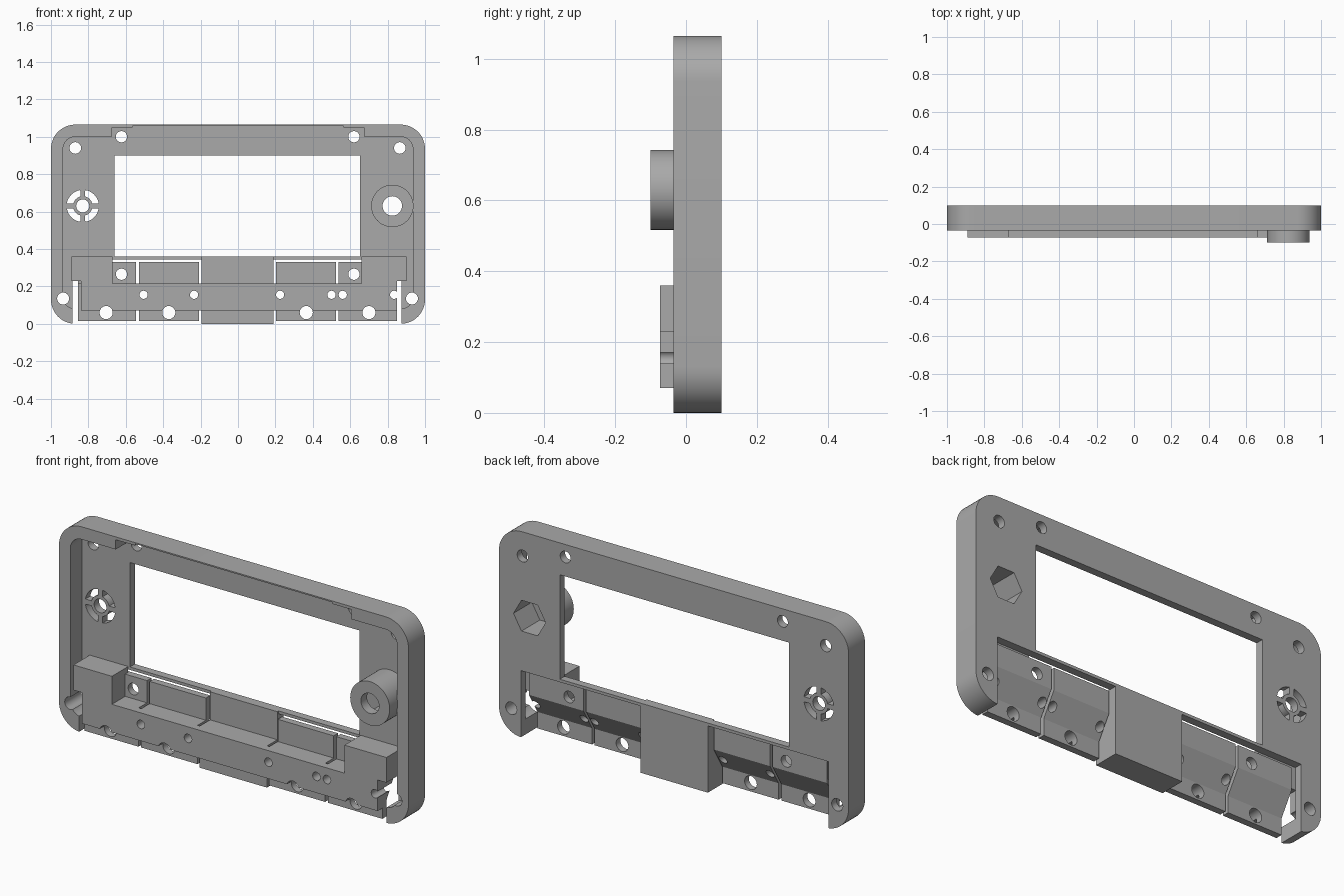
import bpy, bmesh, math

cube = bpy.data.objects.get("Cube")
if cube:
    bpy.data.objects.remove(cube, do_unlink=True)

grey = bpy.data.materials.new("plain_grey")
grey.use_nodes = True
grey.diffuse_color = (0.4, 0.4, 0.4, 1)
grey.node_tree.nodes["Principled BSDF"].inputs["Base Color"].default_value = (0.4, 0.4, 0.4, 1)


def prisms(name, outlines, a, b, axis="y"):
    """Extrude closed outlines from a to b; outlines are (x, z), or (y, z) along x."""
    bm = bmesh.new()
    for pts in outlines:
        place = (lambda p, d: (p[0], d, p[1])) if axis == "y" else (lambda p, d: (d, p[0], p[1]))
        near = [bm.verts.new(place(p, a)) for p in pts]
        far = [bm.verts.new(place(p, b)) for p in pts]
        bm.faces.new(near)
        bm.faces.new(far[::-1])
        for i in range(len(pts)):
            j = (i + 1) % len(pts)
            bm.faces.new((near[j], near[i], far[i], far[j]))
    bmesh.ops.recalc_face_normals(bm, faces=bm.faces)
    mesh = bpy.data.meshes.new(name)
    bm.to_mesh(mesh)
    bm.free()
    mesh.materials.append(grey)
    obj = bpy.data.objects.new(name, mesh)
    bpy.context.collection.objects.link(obj)
    return obj


def rect(x0, x1, z0, z1):
    return [(x0, z0), (x1, z0), (x1, z1), (x0, z1)]


def arc(x, z, r, start, end, n):
    angles = [math.radians(start + (end - start) * i / n) for i in range(n + 1)]
    return [(x + r * math.cos(t), z + r * math.sin(t)) for t in angles]


def circle(x, z, r, n=32):
    return arc(x, z, r, 0, 360, n)[:-1]


def rounded(x0, x1, z0, z1, r):
    centres = [(x1 - r, z1 - r), (x0 + r, z1 - r), (x0 + r, z0 + r), (x1 - r, z0 + r)]
    return [p for i, (x, z) in enumerate(centres) for p in arc(x, z, r, 90 * i, 90 * i + 90, 12)]


def cutter(name, outlines, a=-0.3, b=0.3):
    obj = prisms(name, outlines, a, b)
    obj.hide_render = True
    return obj


def cut(obj, cutters):
    bpy.context.view_layer.objects.active = obj
    for c in cutters:
        mod = obj.modifiers.new("cut", "BOOLEAN")
        mod.operation = "DIFFERENCE"
        mod.solver = "EXACT"
        mod.object = c
        bpy.ops.object.modifier_apply(modifier=mod.name)


# Cutters: tray, window, lower bays
tray = cutter("tray_cutter", [rounded(-0.935, 0.935, 0.08, 1.0, 0.065)], -0.3, 0.06)
notch_wide = cutter("wide_notch_cutter", [rect(-0.675, 0.675, 0.9, 1.05)], -0.3, 0.06)
notch_long = cutter("long_notch_cutter", [rect(-0.565, 0.565, 0.95, 1.058)], -0.3, 0.06)
window = cutter("window_cutter", [rect(-0.66, 0.652, 0.36, 0.9)])
bays = cutter("bay_cutter", [rect(-0.885, -0.195, -0.2, 0.345), rect(0.19, 0.875, -0.2, 0.345)])

# Cutters: screw holes, speaker grille, knob hole
grille_x, knob_x, mid_z = -0.83, 0.825, 0.63
holes = [circle(x, 0.94, 0.031) for x in (-0.87, 0.865)]
holes += [circle(x, z, 0.03) for x in (-0.623, 0.62) for z in (1.0, 0.265)]
holes += [circle(x, 0.135, 0.032) for x in (-0.935, 0.93)]
holes += [circle(x, 0.06, 0.035) for x in (-0.705, -0.37, 0.365, 0.7)]
holes += [circle(x, 0.155, 0.022, 20) for x in (-0.505, -0.235, 0.225, 0.5, 0.56, 0.835)]
holes += [circle(knob_x, mid_z, 0.052), circle(grille_x, mid_z, 0.035)]
for q in range(0, 360, 90):
    holes.append(arc(grille_x, mid_z, 0.086, q + 9, q + 81, 10)
                 + arc(grille_x, mid_z, 0.052, q + 76, q + 14, 8))
hole_cutter = cutter("hole_cutter", holes)
hex_cutter = cutter("hex_pocket_cutter", [circle(knob_x, mid_z, 0.092, 6)], -0.05, 0.3)

# Outer frame with back plate
frame = prisms("frame", [rounded(-1, 1, 0, 1.065, 0.13)], -0.035, 0.1)
cut(frame, [tray, notch_wide, notch_long, window, bays, hole_cutter, hex_cutter])

# Round boss
boss = prisms("round_boss", [circle(knob_x, mid_z, 0.113, 48)], -0.1, 0.075)
cut(boss, [hole_cutter, hex_cutter])

# Stepped panels across the lower bays
panel_profile = [(0.07, 0.33), (0.07, 0.215), (0.0, 0.1), (0.0, 0.015),
                 (-0.035, 0.015), (-0.035, 0.215), (0.035, 0.215), (0.035, 0.33)]
spans = [(-0.855, -0.545), (-0.53, -0.208), (0.203, 0.523), (0.538, 0.85)]
parts = [frame, boss]
for i, (x0, x1) in enumerate(spans):
    panel = prisms("stepped_panel_%d" % (i + 1), [panel_profile], x0, x1, "x")
    cut(panel, [hole_cutter])
    parts.append(panel)

# Solid centre block
parts.append(prisms("centre_block", [[(0.1, 0.005), (-0.035, 0.005), (-0.035, 0.215),
                                      (0.05, 0.215), (0.05, 0.36), (0.1, 0.36)]],
                    -0.195, 0.19, "x"))

# Raised front housing with an ear at each end
left_ear = [(-0.67, 0.36), (-0.89, 0.36), (-0.89, 0.23), (-0.84, 0.23)]
right_ear = [(0.85, 0.23), (0.9, 0.23), (0.9, 0.36), (0.66, 0.36)]
housing = prisms("front_housing", [left_ear + [(-0.84, 0.07), (0.85, 0.07)] + right_ear
                                   + [(0.66, 0.215), (-0.67, 0.215)]], -0.073, -0.033)
cut(housing, [hole_cutter])
parts.append(housing)
parts.append(prisms("housing_ears", [left_ear + [(-0.84, 0.2), (-0.67, 0.2)],
                                     right_ear + [(0.66, 0.2), (0.85, 0.2)]], -0.034, 0.06))

# Remove cutters, then smooth the round walls
for c in (tray, notch_wide, notch_long, window, bays, hole_cutter, hex_cutter):
    bpy.data.objects.remove(c, do_unlink=True)
bpy.ops.object.select_all(action="DESELECT")
for p in parts:
    p.select_set(True)
bpy.context.view_layer.objects.active = frame
bpy.ops.object.shade_smooth_by_angle(angle=math.radians(30))
